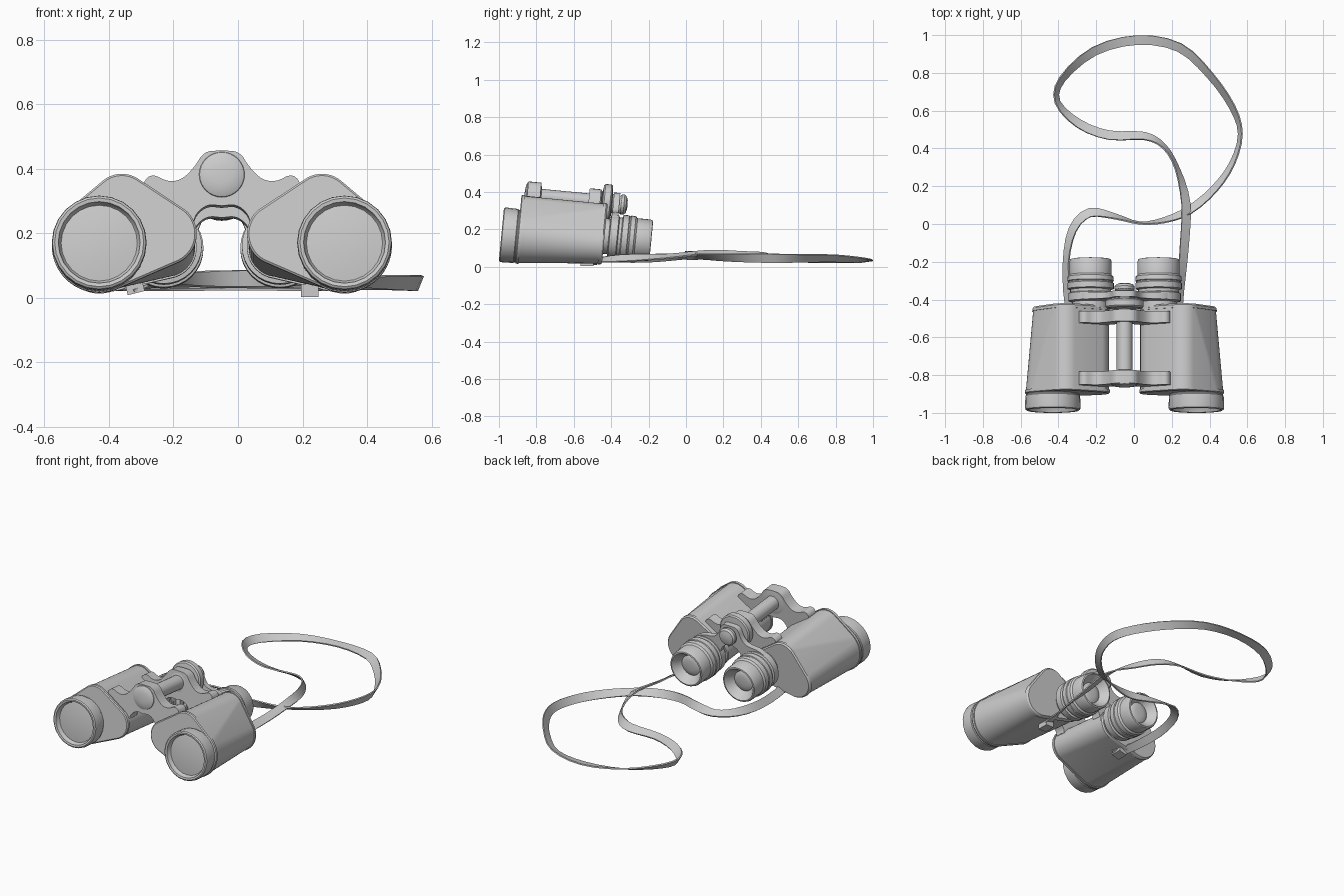
import bpy, bmesh, math
from mathutils import Matrix, Vector

if "Cube" in bpy.data.objects:
    bpy.data.objects.remove(bpy.data.objects["Cube"])

# The binoculars are built level, then tipped nose-up about the objective front
TIP = (Matrix.Translation((-0.05, -1, 0.173)) @ Matrix.Rotation(math.radians(-5.5), 4, 'X')
       @ Matrix.Translation((0, 1, 0)))


def make(name, rings, closed=True, caps=True, matrix=TIP, angle=32):
    """Skin a series of equal-length rings into one object."""
    bm = bmesh.new()
    vs = [[bm.verts.new(p) for p in r] for r in rings]
    n = len(rings[0])
    for a, b in zip(vs, vs[1:]):
        for i in range(n):
            j = (i + 1) % n
            bm.faces.new((a[i], a[j], b[j], b[i]))
    if caps:
        bm.faces.new(vs[0])
        bm.faces.new(vs[-1])
    bmesh.ops.remove_doubles(bm, verts=bm.verts, dist=1e-5)
    bmesh.ops.recalc_face_normals(bm, faces=bm.faces)
    bm.transform(matrix)
    me = bpy.data.meshes.new(name)
    bm.to_mesh(me)
    bm.free()
    ob = bpy.data.objects.new(name, me)
    bpy.context.collection.objects.link(ob)
    bpy.ops.object.select_all(action='DESELECT')
    ob.select_set(True)
    bpy.context.view_layer.objects.active = ob
    bpy.ops.object.shade_smooth_by_angle(angle=math.radians(angle))
    return ob


def lathe(name, x, z, profile, n=32):
    """Turn a (y, radius) profile around an axis along y."""
    make(name, [[(x + r * math.cos(2 * math.pi * i / n), y, z + r * math.sin(2 * math.pi * i / n))
                 for i in range(n)] for y, r in profile])


def hull(circles, grow=0.0, n=56):
    """Rounded outline wrapped around (x, z, radius) circles."""
    pts = []
    for i in range(n):
        a = 2 * math.pi * i / n
        c, s = math.cos(a), math.sin(a)
        x, z, r = max(circles, key=lambda k: k[0] * c + k[1] * s + k[2])
        pts.append((x + (r + grow) * c, z + (r + grow) * s))
    return pts


def smooth_half(pts, steps=2):
    """Corner-cut an open line of points, keeping the ends."""
    for _ in range(steps):
        out = [pts[0]]
        for p, q in zip(pts, pts[1:]):
            out += [(p[0] * .75 + q[0] * .25, p[1] * .75 + q[1] * .25),
                    (p[0] * .25 + q[0] * .75, p[1] * .25 + q[1] * .75)]
        pts = out + [pts[-1]]
    return pts


def bracket(name, half, y0, y1):
    """Symmetric plate in xz extruded along y."""
    h = smooth_half(half)
    full = h + [(-x, z) for x, z in reversed(h[1:-1])]
    make(name, [[(x, y, z) for x, z in full] for y in (y0, y1)])


PEAK, INNER = (.31, .13, .09), (.175, .035, .095)
for side, s in (("right", 1), ("left", -1)):
    # prism housing, tapering to the rear, with lipped end plates
    stations = [(-.90, .145, -.004), (-.895, .145, .002), (-.88, .145, .002), (-.88, .145, -.003),
                (-.46, .107, -.003), (-.46, .107, .002), (-.445, .105, .002), (-.437, .105, -.005)]
    make(side + "_prism_housing",
         [[(s * x, y, z) for x, z in hull([(.38, 0, r), PEAK, INNER], g)] for y, r, g in stations])
    # objective barrel with recessed lens
    lathe(side + "_objective_barrel", s * .38, 0,
          [(-.87, .141), (-.905, .141), (-.91, .145), (-.97, .147), (-.982, .145), (-.987, .138),
           (-.985, .127), (-.965, .122), (-.96, .118), (-.966, .07), (-.968, 0.0)], 24)
    # eyepiece with stepped rings and hollow eyecup
    lathe(side + "_eyepiece", s * .18, .045,
          [(-.45, .095), (-.415, .095), (-.41, .118), (-.37, .118), (-.365, .108), (-.35, .108),
           (-.345, .123), (-.315, .123), (-.312, .119), (-.306, .119), (-.303, .123), (-.28, .121),
           (-.27, .112), (-.20, .112), (-.188, .107), (-.186, .099), (-.2, .088), (-.225, .07),
           (-.235, .062), (-.23, .055), (-.226, .03), (-.225, 0.0)])

# hinge rod, front cap, focus wheel and rear knob on the central axis
AX = .222
lathe("hinge_rod", 0, AX, [(-.87, .042), (-.36, .042)], 20)
lathe("hinge_front_cap", 0, AX,
      [(-.885, 0.0), (-.884, .03), (-.88, .055), (-.873, .069), (-.865, .073), (-.80, .073), (-.795, .045)])
lathe("hinge_rear_collar", 0, AX, [(-.54, .055), (-.535, .068), (-.475, .068), (-.47, .055)])
lathe("focus_wheel", 0, AX,
      [(-.47, .055), (-.465, .094), (-.457, .101), (-.425, .101), (-.418, .094), (-.413, .055)])
lathe("rear_knob", 0, AX,
      [(-.43, .05), (-.40, .052), (-.39, .045), (-.375, .045), (-.365, .053), (-.35, .054),
       (-.338, .045), (-.332, .025), (-.33, 0.0)], 24)

# front and rear hinge arms
arm = [(0, .297), (.055, .295), (.085, .245), (.125, .205), (.17, .2), (.215, .225), (.245, .2),
       (.24, .15), (.15, .1), (.09, .06), (.082, .10), (.045, .13), (0, .125)]
bracket("front_hinge_arm", arm, -.87, -.80)
bracket("rear_hinge_arm", [(x, z - .005) for x, z in arm], -.54, -.478)
# bridge joining the two eyepieces
bracket("eyepiece_bridge",
        [(0, .282), (.055, .28), (.075, .215), (.11, .18), (.19, .175), (.25, .14), (.25, .06),
         (.12, .03), (.08, .08), (.055, .14), (0, .16)], -.408, -.375)

# neck strap: x, y, z, twist in degrees
path = [(-.30, -.54, .03, 20), (-.345, -.42, .04, 35), (-.36, -.21, .045, 55), (-.325, -.03, .055, 35),
        (-.235, .06, .06, 25), (-.10, .04, .06, 60), (.03, .005, .06, 80), (.16, .02, .06, 60),
        (.295, .075, .055, 35), (.425, .185, .05, 45), (.52, .32, .047, 60), (.563, .476, .045, 68),
        (.52, .62, .045, 55), (.4, .79, .045, 45), (.24, .935, .035, 25), (.02, .974, .03, 8),
        (-.21, .915, .035, 25), (-.38, .767, .043, 50), (-.405, .645, .045, 60), (-.29, .53, .045, 30),
        (-.13, .47, .045, 20), (.055, .466, .048, 40), (.16, .41, .055, 65), (.23, .29, .06, 65),
        (.275, .106, .075, 25), (.267, -.106, .055, 25), (.246, -.344, .045, 45), (.225, -.52, .03, 10)]
P = [Vector(p) for p in path]
P = [P[0] * 2 - P[1]] + P + [P[-1] * 2 - P[-2]]
samples = []
for a, b, c, d in zip(P, P[1:], P[2:], P[3:]):
    for k in range(3):
        t = k / 3
        samples.append(.5 * (2 * b + (c - a) * t + (2 * a - 5 * b + 4 * c - d) * t * t
                             + (3 * b - a - 3 * c + d) * t ** 3))
samples.append(P[-2])
rings = []
for i, q in enumerate(samples):
    d = (samples[min(i + 1, len(samples) - 1)] - samples[max(i - 1, 0)]).xyz.normalized()
    flat = Vector((d.y, -d.x, 0)).normalized()
    tw = math.radians(q.w)
    wide = flat * math.cos(tw) + Vector((0, 0, 1)) * math.sin(tw)
    thin = d.cross(wide) * .004
    wide = wide * .025
    rings.append([q.xyz + wide + thin, q.xyz - wide + thin, q.xyz - wide - thin, q.xyz + wide - thin])
make("neck_strap", rings, matrix=Matrix())

# strap clasps under the housings
for side, x, y, z, turn in (("left", -.32, -.51, .034, -14), ("right", .222, -.53, .023, 0)):
    m = Matrix.Translation((x, y, z)) @ Matrix.Rotation(math.radians(turn), 4, 'Y')
    make(side + "_strap_clasp",
         [[(-.027, v, -.02), (.027, v, -.02), (.027, v, .02), (-.027, v, .02)] for v in (-.035, .035)],
         matrix=m)
